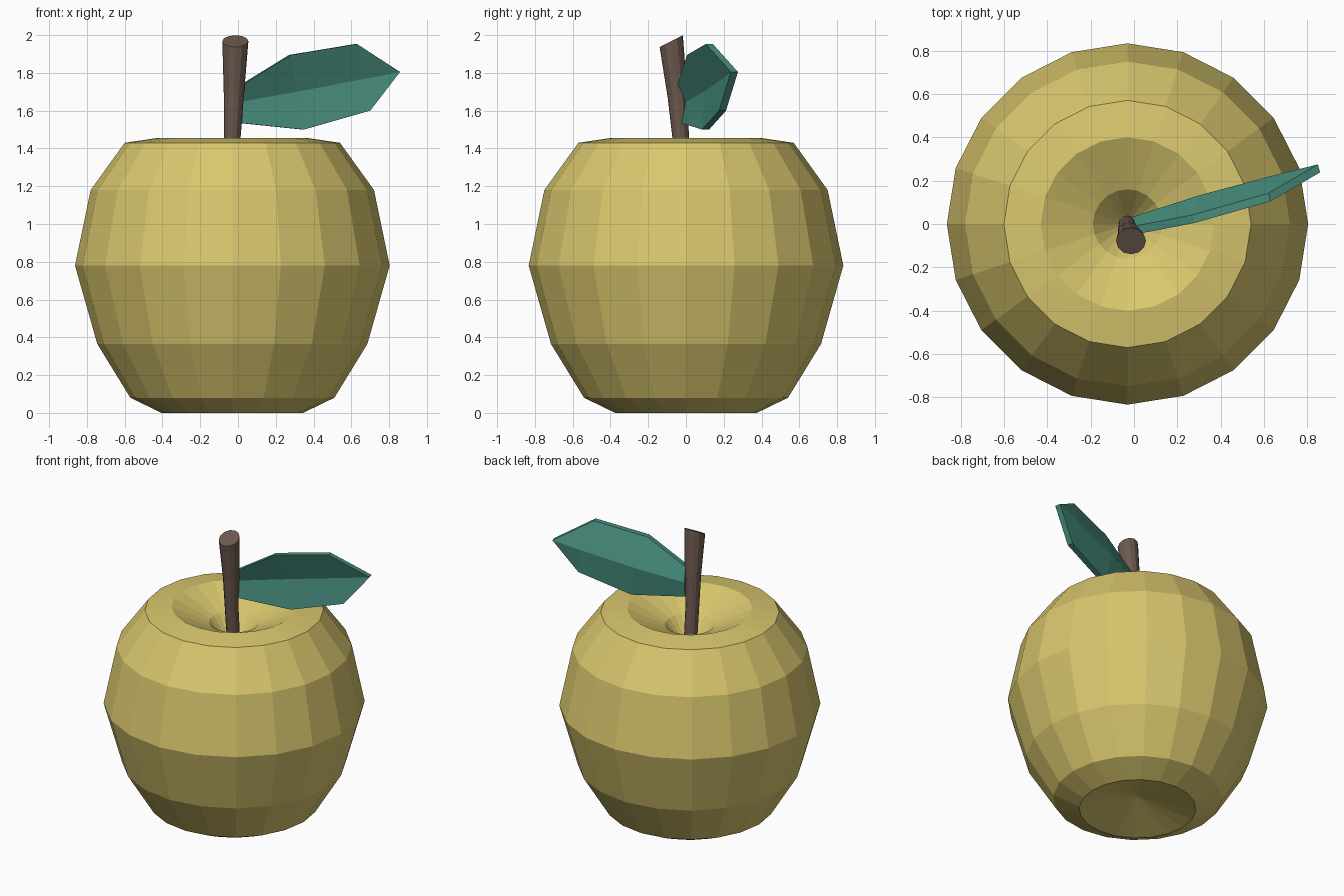
import bpy, bmesh, math
from mathutils import Vector

if "Cube" in bpy.data.objects:
    bpy.data.objects.remove(bpy.data.objects["Cube"])


def material(name, rgb):
    m = bpy.data.materials.new(name)
    m.diffuse_color = (*rgb, 1)
    m.use_nodes = True
    m.node_tree.nodes["Principled BSDF"].inputs["Base Color"].default_value = m.diffuse_color
    return m


def finish(name, bm, mat):
    bmesh.ops.recalc_face_normals(bm, faces=bm.faces)
    mesh = bpy.data.meshes.new(name)
    bm.to_mesh(mesh)
    bm.free()
    mesh.materials.append(mat)
    ob = bpy.data.objects.new(name, mesh)
    bpy.context.collection.objects.link(ob)
    return ob


def bridge(bm, a, b):
    """Join two closed rings with faces."""
    n = max(len(a), len(b))
    for i in range(n):
        j = (i + 1) % n
        if len(a) == 1:
            bm.faces.new((a[0], b[i], b[j]))
        elif len(b) == 1:
            bm.faces.new((a[i], a[j], b[0]))
        else:
            bm.faces.new((a[i], a[j], b[j], b[i]))


def ring(bm, centre, r, n, tilt=0):
    """Ring of n vertices, tilted forward (towards -y) by an angle."""
    if r == 0:
        return [bm.verts.new(centre)]
    out = []
    for k in range(n):
        a = 2 * math.pi * k / n
        y = r * math.sin(a)
        out.append(bm.verts.new(Vector(centre) + Vector(
            (r * math.cos(a), y * math.cos(tilt), y * math.sin(tilt)))))
    return out


yellow = material("apple yellow", (0.69, 0.57, 0.155))
brown = material("stem brown", (0.155, 0.102, 0.08))
green = material("leaf green", (0.065, 0.275, 0.212))

# Apple body: 20-sided lathe, dimpled at both ends
profile = [(0, 0.09), (0.375, 0.005), (0.54, 0.08), (0.715, 0.365), (0.833, 0.78),
           (0.75, 1.18), (0.57, 1.43), (0.40, 1.455), (0.16, 1.345), (0, 1.15)]
bm = bmesh.new()
rings = [ring(bm, (-0.03, 0, z if z > 0.006 else 0), r, 20) for r, z in profile]
for a, b in zip(rings, rings[1:]):
    bridge(bm, a, b)
finish("apple_body", bm, yellow)

# Stem: widening, leaning forward, with a slanted top
path = [((-0.03, 0.0, 1.14), 0.042, 0.0), ((-0.03, -0.028, 1.46), 0.044, 0.1),
        ((-0.022, -0.045, 1.68), 0.053, 0.2), ((-0.014, -0.078, 1.968), 0.069, 0.47)]
bm = bmesh.new()
rings = [ring(bm, c, r, 12, t) for c, r, t in path]
for a, b in zip(rings, rings[1:]):
    bridge(bm, a, b)
bm.faces.new(rings[0])
bm.faces.new(rings[-1])
finish("stem", bm, brown)

# Leaf: two halves folded along a rib, given thickness
upper = [(0.02, -0.045, 1.735), (0.28, 0.005, 1.895), (0.63, 0.105, 1.953)]
rib = [(0.0, -0.005, 1.645), (0.31, 0.095, 1.70), (0.665, 0.19, 1.767)]
lower = [(0.01, -0.025, 1.535), (0.35, 0.085, 1.50), (0.70, 0.175, 1.60)]
tip = (0.858, 0.238, 1.805)
bm = bmesh.new()
U, R, L = ([bm.verts.new(p) for p in row] for row in (upper, rib, lower))
T = bm.verts.new(tip)
for i in range(2):
    bm.faces.new((U[i], R[i], R[i + 1], U[i + 1]))
    bm.faces.new((R[i], L[i], L[i + 1], R[i + 1]))
bm.faces.new((U[2], R[2], T))
bm.faces.new((R[2], L[2], T))
front = bm.faces[:]
back = bmesh.ops.extrude_face_region(bm, geom=front, use_keep_orig=True)
moved = [g for g in back["geom"] if isinstance(g, bmesh.types.BMVert)]
bmesh.ops.translate(bm, verts=moved, vec=(-0.01, 0.037, 0))
finish("leaf", bm, green)
